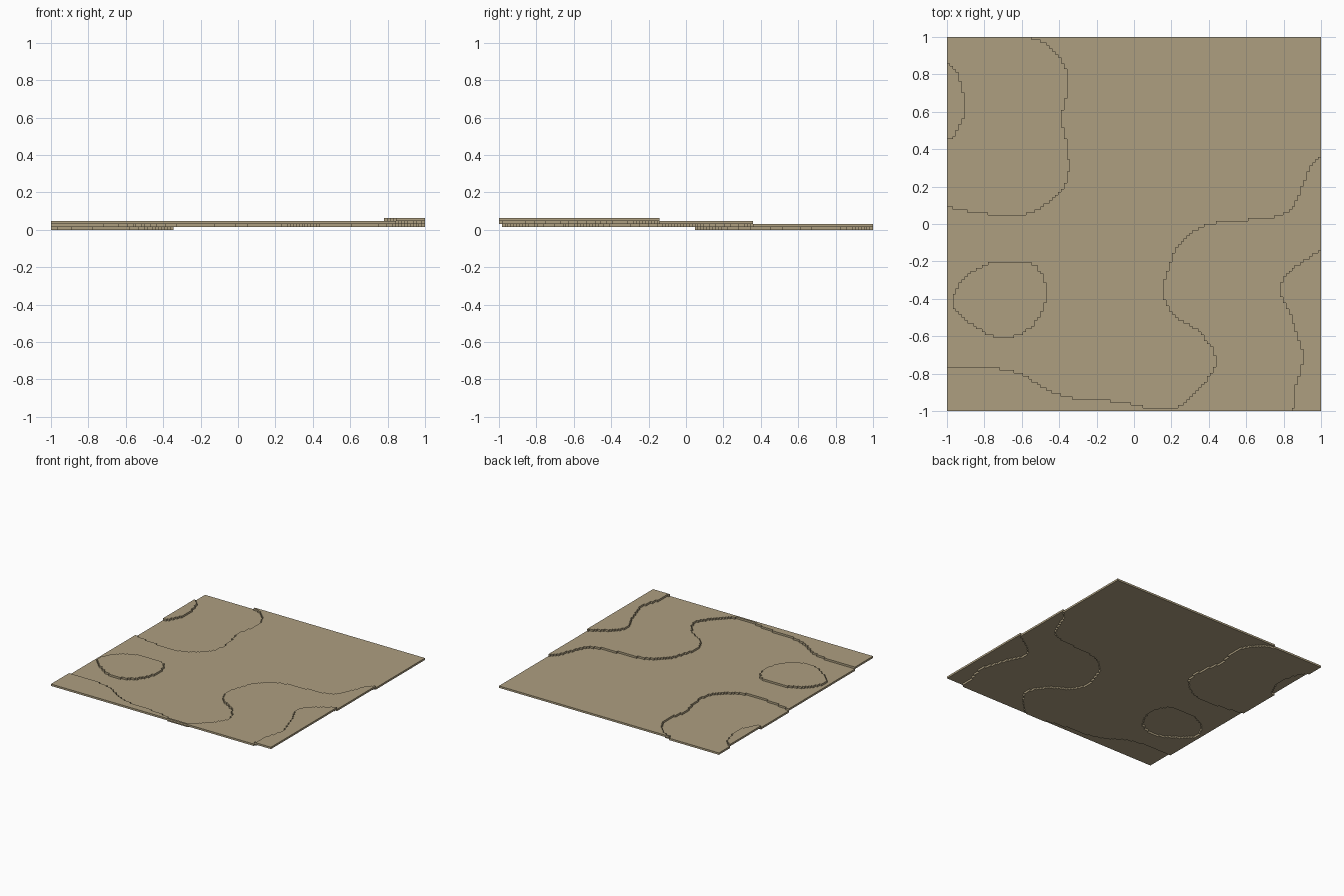
import bpy
import bmesh
import math
from mathutils import Vector

cube = bpy.data.objects.get("Cube")
if cube:
    bpy.data.objects.remove(cube, do_unlink=True)

N = 128              # cells along each side
CELL = 2 / N         # cell size, also slab thickness and step height

# One sandy colour for the whole ground
sand = bpy.data.materials.new("sand")
sand.use_nodes = True
colour = (0.42, 0.345, 0.216, 1)
sand.diffuse_color = colour
bsdf = next(n for n in sand.node_tree.nodes if n.type == 'BSDF_PRINCIPLED')
bsdf.inputs["Base Color"].default_value = colour
bsdf.inputs["Roughness"].default_value = 0.9


def contour(points, corners=(), steps=5):
    """Smooth curve through the points, closed through corners off the map."""
    p = [Vector(q) for q in points]
    if corners:
        p = [p[0]] + p + [p[-1]]
    else:
        p = [p[-1]] + p + p[:2]
    line = []
    for a, b, c, d in zip(p, p[1:], p[2:], p[3:]):
        for i in range(steps):
            t = i / steps
            line.append(0.5 * (2 * b + (c - a) * t + (2 * a - 5 * b + 4 * c - d) * t * t
                               + (3 * b - a - 3 * c + d) * t ** 3))
    line.append(p[-2])
    return line + [Vector(q) for q in corners]


def inside(x, y, poly):
    hit = False
    for a, b in zip(poly, poly[1:] + poly[:1]):
        if (a.y > y) != (b.y > y) and x < a.x + (y - a.y) * (b.x - a.x) / (b.y - a.y):
            hit = not hit
    return hit


# Height contours
basin = contour([(-1, .1), (-.95, .08), (-.84, .063), (-.72, .047), (-.6, .05), (-.5, .09),
                 (-.42, .15), (-.367, .22), (-.35, .3), (-.362, .42), (-.39, .56), (-.375, .64),
                 (-.36, .72), (-.367, .82), (-.41, .9), (-.48, .97), (-.57, 1)],
                [(-.6, 1.1), (-1.1, 1.1), (-1.1, .1)])
knoll = contour([(-1, .87), (-.95, .82), (-.93, .76), (-.905, .67), (-.905, .6), (-.935, .52),
                 (-.965, .47), (-1, .44)], [(-1.1, .44), (-1.1, .87)])
mound = contour([(-.97, -.42), (-.95, -.35), (-.9, -.28), (-.83, -.235), (-.73, -.2), (-.58, -.2),
                 (-.51, -.24), (-.47, -.33), (-.475, -.42), (-.51, -.5), (-.56, -.56), (-.63, -.6),
                 (-.74, -.605), (-.82, -.57), (-.9, -.51), (-.95, -.46)])
terrace = contour([(1, .37), (.95, .32), (.91, .23), (.87, .13), (.82, .07), (.75, .04), (.67, .03),
                   (.53, .015), (.4, 0), (.3, -.05), (.22, -.14), (.19, -.22), (.155, -.33),
                   (.17, -.42), (.23, -.5), (.33, -.565), (.4, -.64), (.435, -.72), (.42, -.78),
                   (.37, -.86), (.3, -.93), (.22, -.98), (.08, -.98), (0, -.965), (-.13, -.945),
                   (-.33, -.93), (-.45, -.89), (-.54, -.84), (-.61, -.8), (-.75, -.77), (-1, -.765)],
                  [(-1.1, -.765), (-1.1, -1.1), (1.1, -1.1), (1.1, .37)])
summit = contour([(1, -.14), (.95, -.17), (.89, -.21), (.82, -.26), (.785, -.32), (.785, -.38),
                  (.82, -.45), (.85, -.53), (.885, -.63), (.905, -.7), (.885, -.8), (.865, -.87),
                  (.85, -1)], [(.85, -1.1), (1.1, -1.1), (1.1, -.14)])


def level(x, y):
    if inside(x, y, summit):
        return 3
    if inside(x, y, terrace) or inside(x, y, mound):
        return 2
    if inside(x, y, basin) and not inside(x, y, knoll):
        return 0
    return 1


heights = [[level(-1 + (i + .5) * CELL, -1 + (j + .5) * CELL) for i in range(N)] for j in range(N)]


def slab(name, lev):
    """Flat sheet of all cells on one level, thickened by one cell."""
    bm = bmesh.new()
    verts = {}

    def corner(i, j):
        if (i, j) not in verts:
            verts[i, j] = bm.verts.new((-1 + i * CELL, -1 + j * CELL, (lev + 1) * CELL))
        return verts[i, j]

    for j in range(N):
        for i in range(N):
            if heights[j][i] == lev:
                bm.faces.new([corner(i, j), corner(i + 1, j), corner(i + 1, j + 1), corner(i, j + 1)])
    # Merge the cells into large flat faces
    bmesh.ops.dissolve_limit(bm, angle_limit=math.radians(1), verts=bm.verts[:], edges=bm.edges[:])
    mesh = bpy.data.meshes.new(name)
    bm.to_mesh(mesh)
    bm.free()
    mesh.materials.append(sand)
    obj = bpy.data.objects.new(name, mesh)
    bpy.context.collection.objects.link(obj)
    solid = obj.modifiers.new("thickness", 'SOLIDIFY')
    solid.thickness = CELL
    solid.offset = -1


for lev, name in enumerate(["low_basin", "main_plain", "raised_terrace", "summit"]):
    slab(name, lev)
